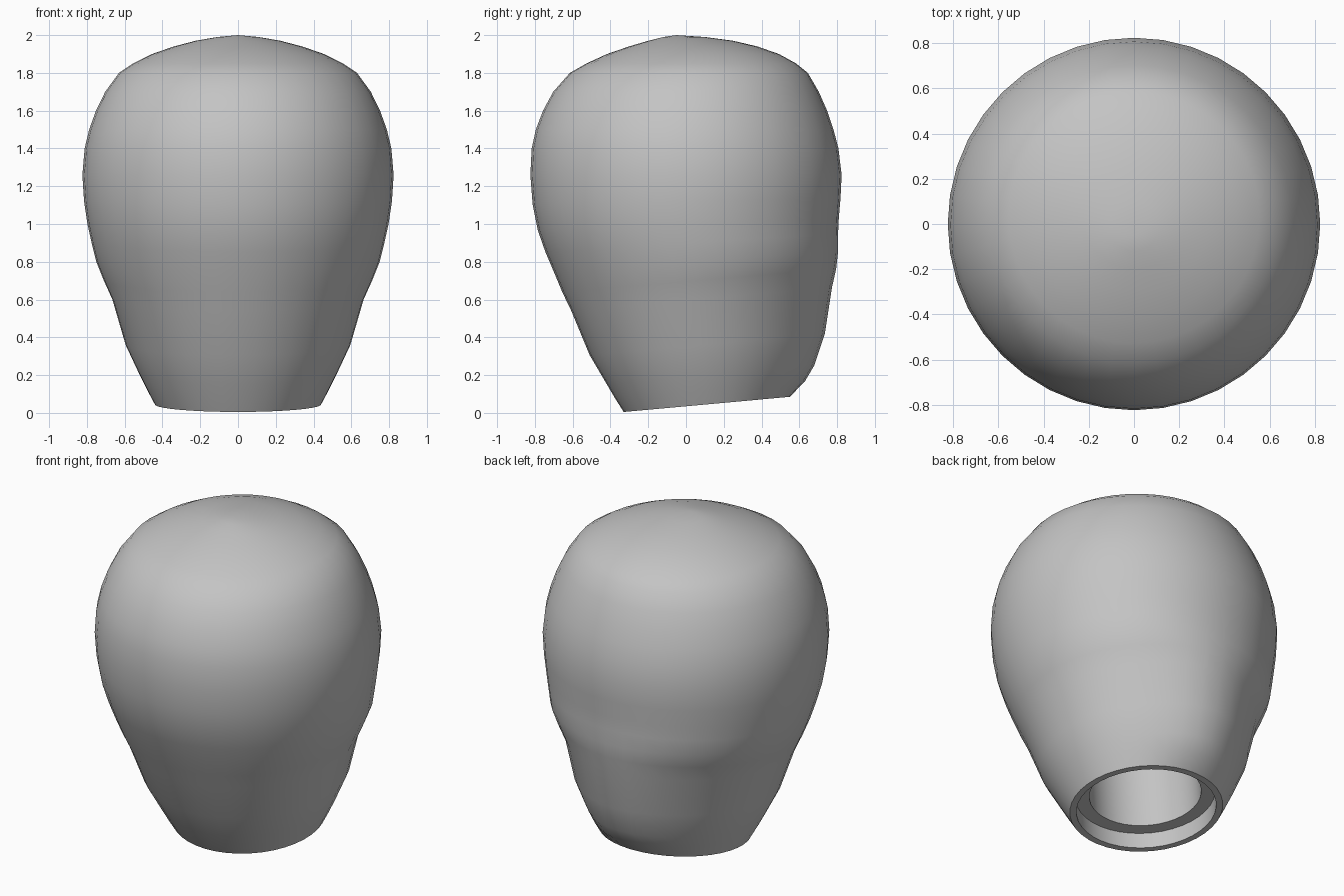
import bpy
import bmesh
from math import radians, sin, cos, exp, pi

cube = bpy.data.objects.get("Cube")
if cube:
    bpy.data.objects.remove(cube, do_unlink=True)

SEGMENTS = 40
TILT = 0.091          # slope of the socket plane, rising to the back
BUMP_WIDTH = 0.5      # angular spread of the thumb ridge on the back

grey = bpy.data.materials.new("plain grey")
grey.use_nodes = True
COLOUR = (0.55, 0.55, 0.55, 1)
grey.diffuse_color = COLOUR
grey.node_tree.nodes["Principled BSDF"].inputs["Base Color"].default_value = COLOUR

# Outer rings from rim to crown: height, radius, centre y, back ridge, tilt
BODY = [
    (0.045, 0.44, 0.11, 0.0, TILT),
    (0.12, 0.48, 0.105, 0.045, TILT),
    (0.2, 0.52, 0.10, 0.06, TILT),
    (0.36, 0.595, 0.085, 0.055, TILT),
    (0.6, 0.665, 0.058, 0.05, TILT),
    (0.7, 0.71, 0.055, 0.03, 0.085),
    (0.8, 0.75, 0.05, 0.005, 0.07),
    (0.9, 0.775, 0.03, 0, 0.06),
    (1.0, 0.797, 0.012, 0, 0.04),
    (1.12, 0.815, 0.003, 0, 0.02),
    (1.26, 0.824, 0, 0, 0),
    (1.4, 0.812, -0.005, 0, 0),
    (1.5, 0.788, -0.007, 0, 0),
    (1.6, 0.752, -0.005, 0, 0),
    (1.7, 0.703, 0, 0, 0),
    (1.8, 0.63, 0.015, 0, 0),
    (1.85, 0.555, 0.028, 0, 0),
    (1.9, 0.455, 0.037, 0, 0),
    (1.94, 0.34, 0.038, 0, 0),
    (1.97, 0.225, 0.025, 0, 0),
    (1.99, 0.11, -0.01, 0, 0),
]
# Socket rings from the rim inward: depth, radius
SOCKET = [(0, 0.402), (0.1, 0.402), (0.1, 0.322), (0.8, 0.322)]


def add_ring(bm, z, radius, cy, ridge=0.0, tilt=0.0):
    ring = []
    for i in range(SEGMENTS):
        a = 2 * pi * i / SEGMENTS          # zero points to the back
        off = min(a, 2 * pi - a)
        r = radius + ridge * exp(-(off / BUMP_WIDTH) ** 2)
        ring.append(bm.verts.new((r * sin(a), cy + r * cos(a), z + tilt * r * cos(a))))
    return ring


def bridge(bm, a, b):
    for i in range(SEGMENTS):
        j = (i + 1) % SEGMENTS
        bm.faces.new((a[i], a[j], b[j], b[i]))


bm = bmesh.new()
# Body shell and crown
outer = [add_ring(bm, *row) for row in BODY]
for a, b in zip(outer, outer[1:]):
    bridge(bm, a, b)
apex = bm.verts.new((0, -0.05, 2.0))
for i in range(SEGMENTS):
    bm.faces.new((outer[-1][i], outer[-1][(i + 1) % SEGMENTS], apex))

# Stepped socket, square to the tilted rim
rim_z, _, rim_y = BODY[0][:3]
last = outer[0]
for depth, radius in SOCKET:
    ring = add_ring(bm, rim_z + depth, radius, rim_y - TILT * depth, 0, TILT)
    bridge(bm, last, ring)
    last = ring
bm.faces.new(last)
bmesh.ops.recalc_face_normals(bm, faces=bm.faces)

mesh = bpy.data.meshes.new("knob_body")
bm.to_mesh(mesh)
bm.free()
mesh.materials.append(grey)
knob = bpy.data.objects.new("knob_body", mesh)
bpy.context.collection.objects.link(knob)

bpy.ops.object.select_all(action='DESELECT')
knob.select_set(True)
bpy.context.view_layer.objects.active = knob
bpy.ops.object.shade_smooth_by_angle(angle=radians(35))
